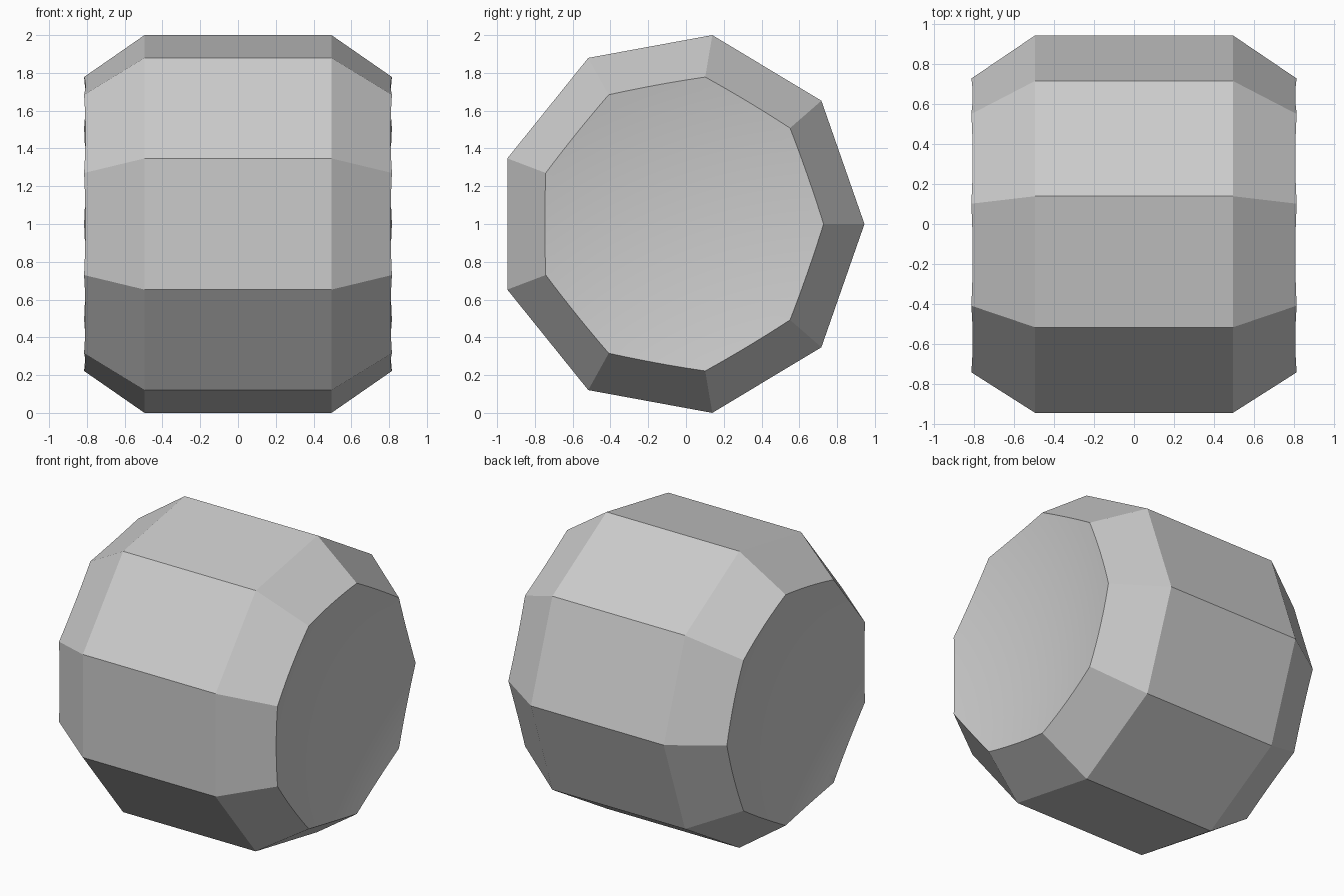
import bpy, bmesh
from math import cos, sin, tan, asin, radians, pi
from mathutils import Matrix

if "Cube" in bpy.data.objects:
    bpy.data.objects.remove(bpy.data.objects["Cube"], do_unlink=True)

SIDES = 9
OUTER, RIM = 1.0154, 0.79           # drum radius and end rim radius
HALF, END = 0.495, 0.815            # half length of the barrel and of the whole
SQUASH = 0.96                       # slight flattening front to back
SHIFT = -0.03                       # centres the odd-sided section
TILT = radians(10)                  # slope of the dished end at its rim

grey = bpy.data.materials.new("plain grey")
grey.use_nodes = True
colour = (0.6, 0.6, 0.6, 1)
grey.diffuse_color = colour
grey.node_tree.nodes["Principled BSDF"].inputs["Base Color"].default_value = colour


def make_object(name, bm):
    bmesh.ops.recalc_face_normals(bm, faces=bm.faces)
    mesh = bpy.data.meshes.new(name)
    bm.to_mesh(mesh)
    bm.free()
    mesh.materials.append(grey)
    obj = bpy.data.objects.new(name, mesh)
    bpy.context.collection.objects.link(obj)
    return obj


# Nine-sided drum with bevelled ends, run a little long so the dishes trim it
extra = 0.04
tip = RIM - extra * (OUTER - RIM) / (END - HALF)
profile = [(-END - extra, tip), (-HALF, OUTER), (HALF, OUTER), (END + extra, tip)]
bm = bmesh.new()
rings = []
for x, r in profile:
    angles = [2 * pi * i / SIDES for i in range(SIDES)]
    rings.append([bm.verts.new((x, r * SQUASH * cos(a) + SHIFT, r * sin(a) + 1))
                  for a in angles])
for a, b in zip(rings, rings[1:]):
    for i in range(SIDES):
        j = (i + 1) % SIDES
        bm.faces.new((a[i], a[j], b[j], b[i]))
bm.faces.new(rings[0])
bm.faces.new(rings[-1])
drum = make_object("drum", bm)

# Large spheres that hollow each end into a shallow dish
radius = RIM / sin(TILT)
centre = END + radius * cos(TILT)
cutters = []
for side, name in ((1, "left_dish_cutter"), (-1, "right_dish_cutter")):
    bm = bmesh.new()
    bmesh.ops.create_uvsphere(bm, u_segments=72, v_segments=180, radius=radius)
    place = (Matrix.Translation((side * centre, SHIFT, 1))
             @ Matrix.Diagonal((1, SQUASH, 1, 1))
             @ Matrix.Rotation(pi / 2, 4, 'Y'))
    bmesh.ops.transform(bm, matrix=place, verts=bm.verts)
    cutter = make_object(name, bm)
    cutter.hide_render = True
    cutters.append(cutter)
    cut = drum.modifiers.new(name, 'BOOLEAN')
    cut.operation = 'DIFFERENCE'
    cut.solver = 'EXACT'
    cut.object = cutter

# Apply the cuts, drop the cutters, and smooth only the dishes
bpy.ops.object.select_all(action='DESELECT')
drum.select_set(True)
bpy.context.view_layer.objects.active = drum
for cutter in cutters:
    bpy.ops.object.modifier_apply(modifier=cutter.name)
    bpy.data.objects.remove(cutter, do_unlink=True)
bpy.ops.object.shade_smooth_by_angle(angle=radians(15))
